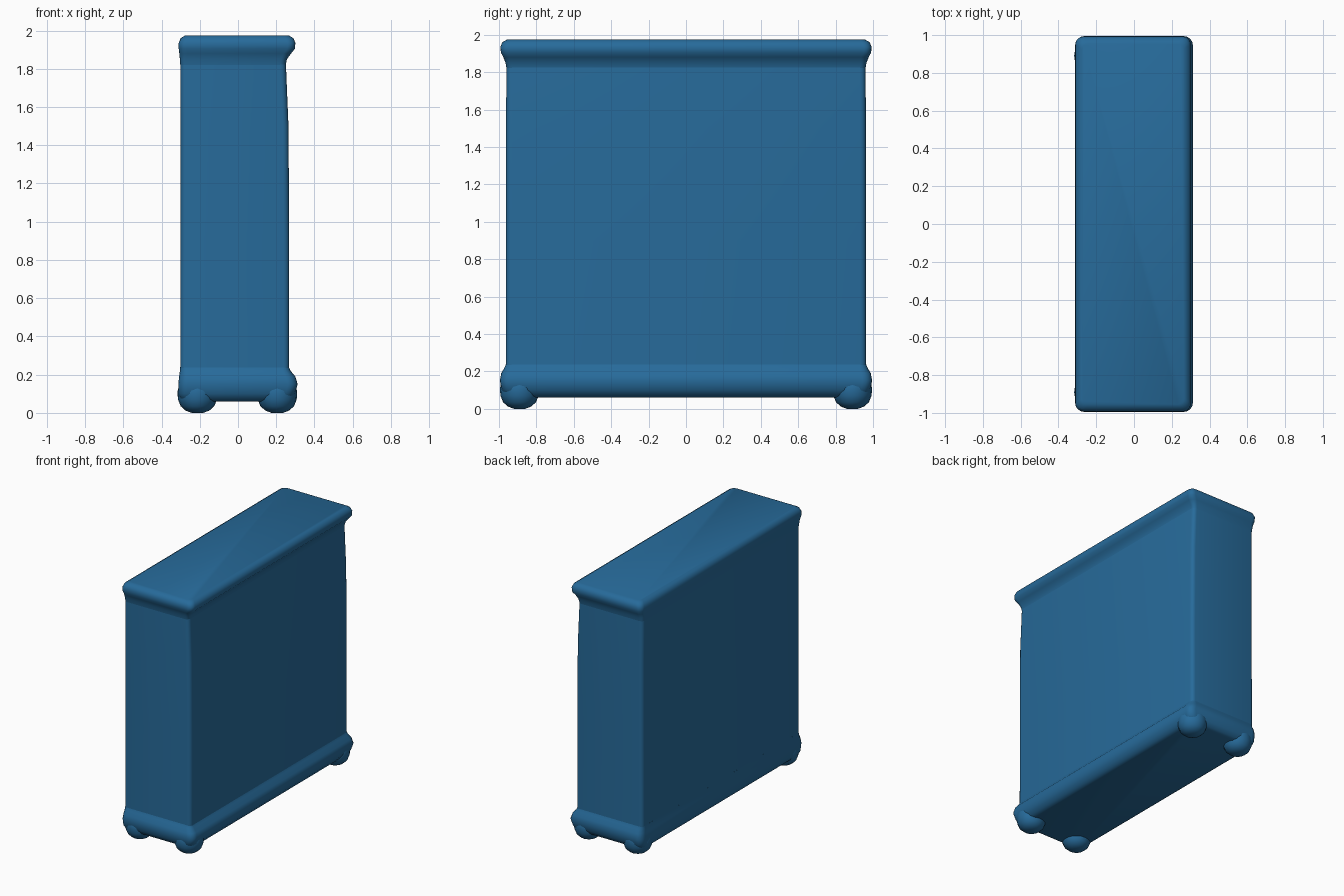
import bpy, bmesh, math

cube = bpy.data.objects.get("Cube")
if cube:
    bpy.data.objects.remove(cube)

blue = bpy.data.materials.new("blue paint")
blue.use_nodes = True
colour = (0.02, 0.146, 0.325, 1)
blue.diffuse_color = colour
blue.node_tree.nodes["Principled BSDF"].inputs["Base Color"].default_value = colour


def rounded_rect(x0, x1, half_y, r, z, steps=4):
    """Corner-rounded rectangle outline, counter-clockwise."""
    corners = ((x1 - r, half_y - r), (x0 + r, half_y - r),
               (x0 + r, r - half_y), (x1 - r, r - half_y))
    points = []
    for i, (cx, cy) in enumerate(corners):
        for s in range(steps + 1):
            a = math.pi / 2 * (i + s / steps)
            points.append((cx + r * math.cos(a), cy + r * math.sin(a), z))
    return points


def loft(name, rings, angle=40):
    """Skin between outlines of equal length and cap both ends."""
    bm = bmesh.new()
    loops = [[bm.verts.new(p) for p in ring] for ring in rings]
    n = len(loops[0])
    for low, high in zip(loops, loops[1:]):
        for i in range(n):
            j = (i + 1) % n
            bm.faces.new((low[i], low[j], high[j], high[i]))
    bm.faces.new(loops[0][::-1])
    bm.faces.new(loops[-1])
    bmesh.ops.recalc_face_normals(bm, faces=bm.faces)
    mesh = bpy.data.meshes.new(name)
    bm.to_mesh(mesh)
    bm.free()
    mesh.materials.append(blue)
    obj = bpy.data.objects.new(name, mesh)
    bpy.context.collection.objects.link(obj)
    bpy.ops.object.select_all(action="DESELECT")
    obj.select_set(True)
    bpy.context.view_layer.objects.active = obj
    bpy.ops.object.shade_smooth_by_angle(angle=math.radians(angle))
    return obj


def moulding(name, profile):
    """Loft a profile of (z, min x, max x, half depth, corner radius)."""
    return loft(name, [rounded_rect(x0, x1, hy, r, z) for z, x0, x1, hy, r in profile])


# Plinth: bulges on the ends and the left side, flat on the right side
moulding("plinth", [
    (0.06, -0.285, 0.25, 0.94, 0.03),
    (0.07, -0.30, 0.275, 0.965, 0.04),
    (0.10, -0.312, 0.298, 0.985, 0.05),
    (0.15, -0.312, 0.312, 0.995, 0.05),
    (0.19, -0.308, 0.30, 0.988, 0.05),
    (0.22, -0.304, 0.275, 0.97, 0.04),
    (0.24, -0.302, 0.266, 0.962, 0.03),
])

# Main cabinet body
moulding("body", [
    (0.20, -0.302, 0.268, 0.963, 0.03),
    (0.90, -0.30, 0.268, 0.962, 0.03),
    (1.50, -0.30, 0.264, 0.962, 0.03),
    (1.84, -0.302, 0.25, 0.96, 0.03),
])

# Cornice with a cove below and a rounded top edge
moulding("cornice", [
    (1.82, -0.302, 0.25, 0.96, 0.03),
    (1.85, -0.304, 0.256, 0.965, 0.03),
    (1.88, -0.307, 0.278, 0.977, 0.04),
    (1.905, -0.31, 0.298, 0.99, 0.04),
    (1.935, -0.31, 0.30, 0.992, 0.04),
    (1.96, -0.30, 0.29, 0.982, 0.04),
    (1.975, -0.275, 0.265, 0.955, 0.03),
])

# Four bun feet, one under each corner
FOOT = [(0.0, 0.03), (0.012, 0.062), (0.035, 0.088), (0.07, 0.102),
        (0.11, 0.105), (0.15, 0.095), (0.18, 0.07)]
for side, cx in (("left", 0.205), ("right", -0.212)):
    for end, cy in (("front", -0.89), ("back", 0.89)):
        rings = [[(cx + r * math.cos(a * math.pi / 10),
                   cy + r * math.sin(a * math.pi / 10), z) for a in range(20)]
                 for z, r in FOOT]
        loft(f"{end}_{side}_foot", rings, 60)
